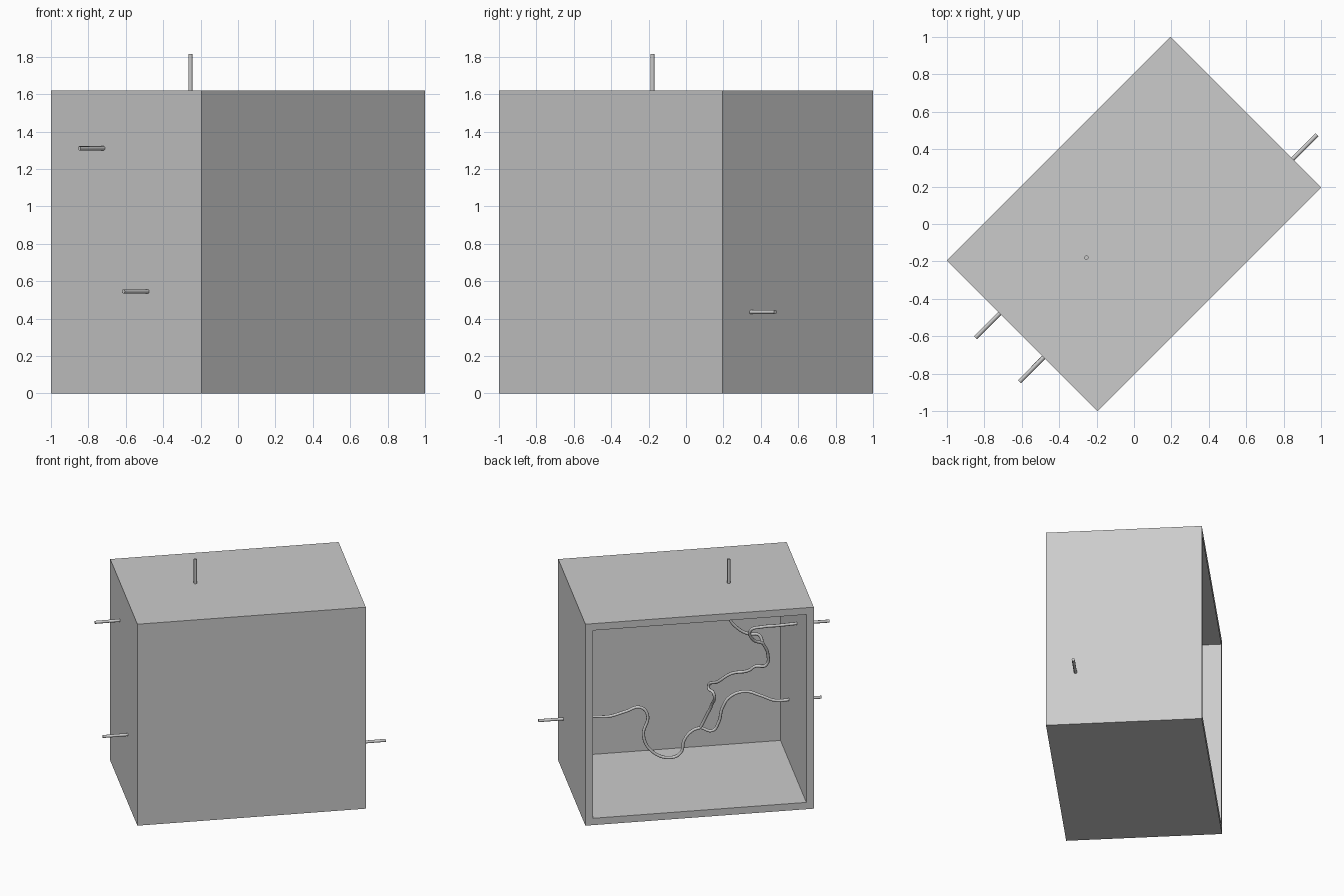
import bpy
import bmesh
from math import radians
from mathutils import Matrix, Vector

default = bpy.data.objects.get("Cube")
if default:
    bpy.data.objects.remove(default, do_unlink=True)

LENGTH, DEPTH, HEIGHT = 1.69, 1.14, 1.62
WALL = 0.055
TUBE_RADIUS = 0.0115
TURN = radians(45)

grey = bpy.data.materials.new("plain grey")
grey.use_nodes = True
GREY = (0.6, 0.6, 0.6, 1)
grey.diffuse_color = GREY
grey.node_tree.nodes["Principled BSDF"].inputs["Base Color"].default_value = GREY


def add_object(name, data):
    obj = bpy.data.objects.new(name, data)
    bpy.context.collection.objects.link(obj)
    obj.rotation_euler.z = TURN
    data.materials.append(grey)
    return obj


# Case: a block hollowed out from its open side
bm = bmesh.new()
bmesh.ops.create_cube(bm, size=1, matrix=Matrix.Translation((0, 0, HEIGHT / 2))
                      @ Matrix.Diagonal((LENGTH, DEPTH, HEIGHT, 1)))
bm.normal_update()
opening = next(f for f in bm.faces if f.normal.y > 0.9)
bmesh.ops.inset_region(bm, faces=[opening], thickness=WALL, use_even_offset=True)
pushed = bmesh.ops.extrude_face_region(bm, geom=[opening])["geom"]
corners = [g for g in pushed if isinstance(g, bmesh.types.BMVert)]
bmesh.ops.translate(bm, verts=corners, vec=(0, WALL - DEPTH, 0))
if opening.is_valid:
    bmesh.ops.delete(bm, geom=[opening], context='FACES_ONLY')
bmesh.ops.recalc_face_normals(bm, faces=bm.faces[:])
mesh = bpy.data.meshes.new("open_case")
bm.to_mesh(mesh)
bm.free()
add_object("open_case", mesh)


# Tubes: round pipes along smooth paths, straight through the walls
def tube(name, points):
    curve = bpy.data.curves.new(name, 'CURVE')
    curve.dimensions = '3D'
    curve.bevel_depth = TUBE_RADIUS
    curve.bevel_resolution = 2
    curve.use_fill_caps = True
    curve.resolution_u = 8
    spline = curve.splines.new('BEZIER')
    spline.bezier_points.add(len(points) - 1)
    for knot, p in zip(spline.bezier_points, points):
        knot.co = Vector(p)
        knot.handle_left_type = knot.handle_right_type = 'AUTO'
    obj = add_object(name, curve)
    bpy.ops.object.select_all(action='DESELECT')
    obj.select_set(True)
    bpy.context.view_layer.objects.active = obj
    bpy.ops.object.convert(target='MESH')
    bpy.ops.object.shade_smooth_by_angle(angle=radians(50))


lower_joint = (-.154, -.265, .326)
upper_joint = (-.555, .08, 1.129)

tube("inlet_tube", [
    (1.03, -.354, .435), (.8, -.354, .435), (.624, -.35, .438), (.514, -.34, .434),
    (.391, -.33, .468), (.28, -.32, .497), (.231, -.31, .44), (.261, -.305, .276),
    (.196, -.3, .144), (.056, -.29, .09), (-.01, -.28, .128), (-.037, -.275, .233),
    (-.095, -.27, .303), lower_joint])

tube("lower_branch", [
    lower_joint, (-.24, -.25, .301), (-.283, -.24, .367), (-.311, -.23, .491),
    (-.368, -.22, .579), (-.476, -.2, .619), (-.584, -.18, .587),
    (-.692, -.165, .545), (-.8, -.163, .545), (-1.03, -.163, .545)])

tube("middle_branch", [
    lower_joint, (-.194, -.24, .43), (-.224, -.2, .527), (-.227, -.13, .656),
    (-.2, -.19, .679), (-.259, -.1, .764), (-.346, -.05, .843), (-.463, 0, .88),
    (-.511, .02, .92), (-.582, .04, .93), (-.594, .06, 1.035), upper_joint])

tube("upper_branch", [
    upper_joint, (-.474, .11, 1.181), (-.454, .14, 1.27), (-.538, .165, 1.301),
    (-.65, .17, 1.305), (-.8, .17, 1.31), (-1.03, .17, 1.31)])

tube("top_branch", [
    upper_joint, (-.53, .06, 1.188), (-.454, .053, 1.2), (-.365, .053, 1.26),
    (-.307, .053, 1.35), (-.307, .053, 1.56), (-.307, .053, 1.815)])
